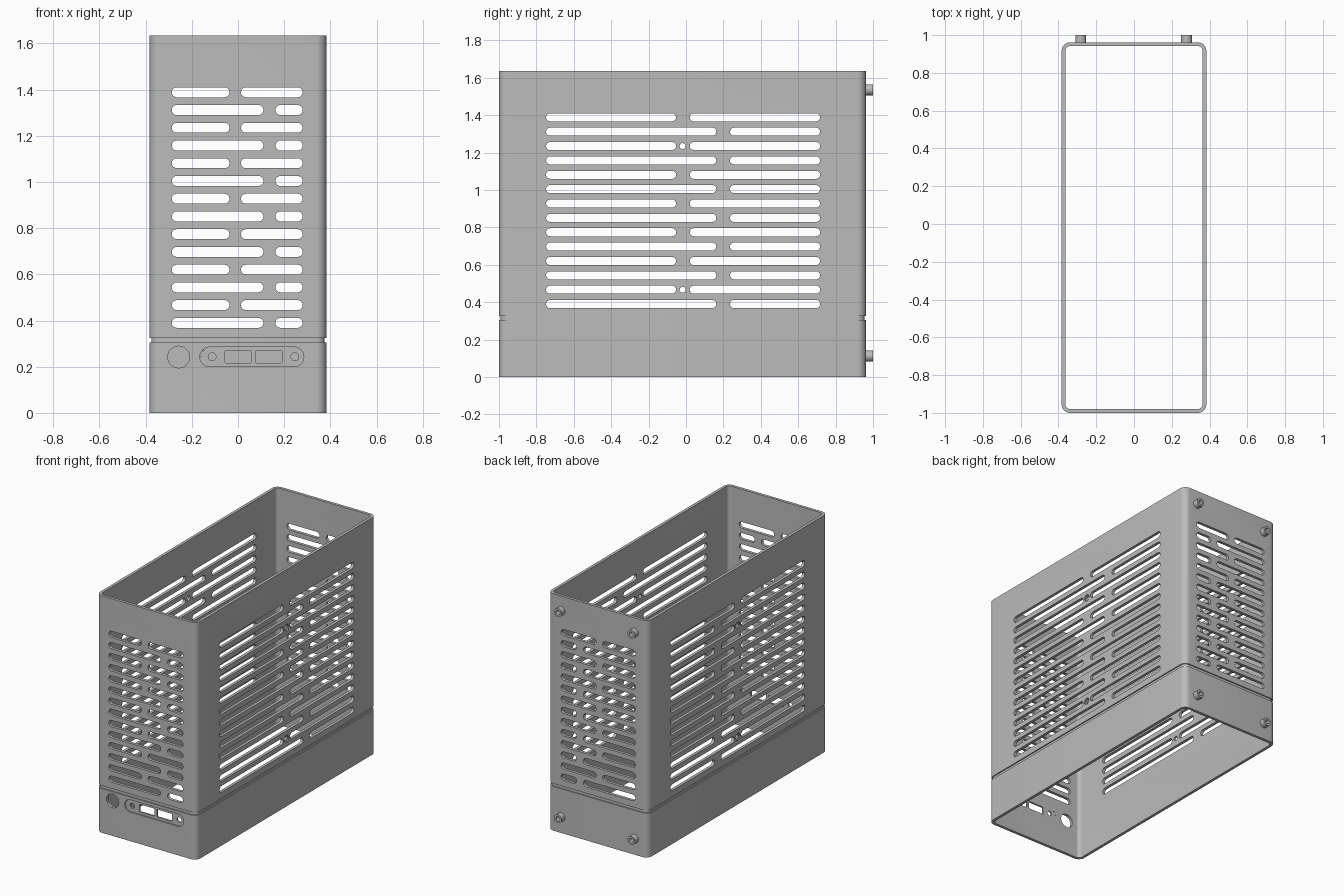
import bpy, bmesh, math
from mathutils import Vector

if "Cube" in bpy.data.objects:
    bpy.data.objects.remove(bpy.data.objects["Cube"], do_unlink=True)

grey = bpy.data.materials.new("satin grey")
grey.use_nodes = True
GREY = (0.5, 0.5, 0.5, 1)
grey.diffuse_color = GREY
grey.node_tree.nodes["Principled BSDF"].inputs["Base Color"].default_value = GREY


def rounded(u0, u1, v0, v1, r, seg=6):
    """Counter-clockwise rounded rectangle outline."""
    pts = []
    corners = [(u1 - r, v1 - r), (u0 + r, v1 - r), (u0 + r, v0 + r), (u1 - r, v0 + r)]
    for q, (cu, cv) in enumerate(corners):
        for k in range(seg + 1):
            a = math.pi / 2 * (q + k / seg)
            p = (cu + r * math.cos(a), cv + r * math.sin(a))
            if not pts or math.dist(p, pts[-1]) > 1e-5:
                pts.append(p)
    if math.dist(pts[0], pts[-1]) < 1e-5:
        pts.pop()
    return pts


def circle(u, v, r, seg=24):
    return [(u + r * math.cos(math.tau * k / seg), v + r * math.sin(math.tau * k / seg))
            for k in range(seg)]


def place(axis, u, v, d):
    return {"x": Vector((d, u, v)), "y": Vector((u, d, v)), "z": Vector((u, v, d))}[axis]


def prism(bm, outline, axis, lo, hi, hole=None):
    """Extrude an outline along an axis, solid or with a matching inner outline."""
    def loop(pts, d):
        return [bm.verts.new(place(axis, u, v, d)) for u, v in pts]

    def bridge(a, b):
        for i in range(len(a)):
            j = (i + 1) % len(a)
            bm.faces.new((a[i], a[j], b[j], b[i]))

    a, b = loop(outline, lo), loop(outline, hi)
    bridge(a, b)
    if hole:
        c, d = loop(hole, lo), loop(hole, hi)
        bridge(b, d)
        bridge(d, c)
        bridge(c, a)
    else:
        bm.faces.new(a)
        bm.faces.new(b)


def finish(bm, name):
    bmesh.ops.recalc_face_normals(bm, faces=bm.faces[:])
    mesh = bpy.data.meshes.new(name)
    bm.to_mesh(mesh)
    bm.free()
    mesh.materials.append(grey)
    obj = bpy.data.objects.new(name, mesh)
    bpy.context.scene.collection.objects.link(obj)
    return obj


def cut(target, bm):
    """Subtract a cutter mesh and bake the result."""
    cutter = finish(bm, "cutter")
    cutter.hide_render = True
    mod = target.modifiers.new("cut", "BOOLEAN")
    mod.operation, mod.solver, mod.object = "DIFFERENCE", "EXACT", cutter
    deps = bpy.context.evaluated_depsgraph_get()
    baked = bpy.data.meshes.new_from_object(target.evaluated_get(deps))
    target.modifiers.clear()
    target.data = baked
    bpy.data.objects.remove(cutter, do_unlink=True)


def smooth(obj):
    bpy.ops.object.select_all(action="DESELECT")
    obj.select_set(True)
    bpy.context.view_layer.objects.active = obj
    bpy.ops.object.shade_smooth_by_angle(angle=math.radians(30))


W, FRONT, BACK, H, WALL = 0.383, -1.0, 0.962, 1.635, 0.02
ROWS, ROW0, PITCH, SLOT = 14, 0.39, 0.0768, 0.0215


def shell_outline(inset):
    return rounded(-W + inset, W - inset, FRONT + inset, BACK - inset, 0.045 - inset, 8)


# Open sleeve
bm = bmesh.new()
prism(bm, shell_outline(0), "z", 0, H, shell_outline(WALL))
case = finish(bm, "case_sleeve")


# Staggered vent slots through opposite walls
def vents(axis, start, split, wide, end, reach):
    bm = bmesh.new()
    for i in range(ROWS):
        z = ROW0 + i * PITCH
        gap = split if i % 2 else wide
        for a, b in ((start, gap[0]), (gap[1], end)):
            prism(bm, rounded(a, b, z - SLOT, z + SLOT, SLOT), axis, -reach, reach)
    return bm


side = vents("x", -0.748, (-0.053, 0.02), (0.162, 0.235), 0.717, 0.6)
SCREWS = [(-0.018, ROW0 + i * PITCH) for i in (1, 11)]
for y, z in SCREWS:
    prism(side, circle(y, z, 0.016), "x", -0.6, 0.6)
cut(case, side)
cut(case, vents("y", -0.287, (-0.037, 0.013), (0.11, 0.162), 0.28, 1.2))

# Seam groove, shallow port recess and screw counterbores
bm = bmesh.new()
prism(bm, shell_outline(-0.02), "z", 0.305, 0.325, shell_outline(0.008))
prism(bm, rounded(-0.165, 0.285, 0.2, 0.285, 0.042), "y", -1.1, FRONT + 0.008)
for y, z in SCREWS:
    for s in (-1, 1):
        prism(bm, circle(y, z, 0.023), "x", s * (W - 0.008), s * 0.5)
cut(case, bm)

# Front ports
bm = bmesh.new()
ports = [circle(-0.257, 0.242, 0.047, 32), circle(-0.112, 0.243, 0.017),
         circle(0.246, 0.243, 0.017), circle(-0.15, 0.27, 0.003, 8),
         circle(-0.163, 0.245, 0.003, 8)]
ports += [rounded(u, u + 0.116, 0.217, 0.269, 0.004, 2) for u in (-0.058, 0.076)]
for outline in ports:
    prism(bm, outline, "y", -1.1, -0.9)
cut(case, bm)
smooth(case)

# Hollow rear feet
for side_name, x in (("right", -0.282), ("left", 0.278)):
    for level, z in (("lower", 0.112), ("upper", 1.535)):
        bm = bmesh.new()
        prism(bm, circle(x, z, 0.029), "y", BACK - 0.004, 1.0, circle(x, z, 0.015))
        smooth(finish(bm, f"{level}_{side_name}_foot"))
